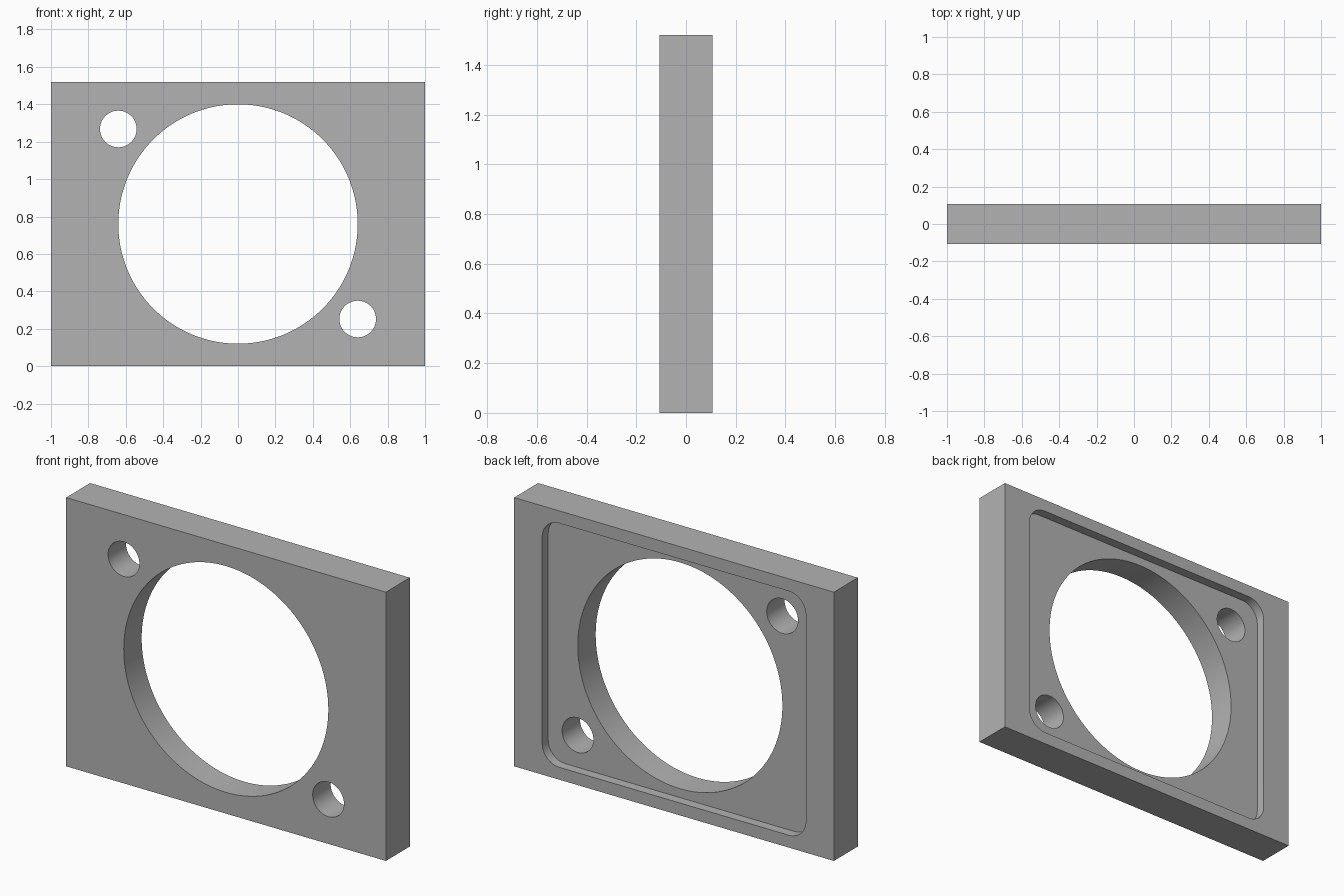
import bpy
import bmesh
import math
from mathutils import Matrix, Vector

HEIGHT, THICK = 1.52, 0.214
MID = HEIGHT / 2

cube = bpy.data.objects.get("Cube")
if cube:
    bpy.data.objects.remove(cube, do_unlink=True)

grey = bpy.data.materials.new("plain_grey")
grey.use_nodes = True
colour = (0.45, 0.45, 0.45, 1)
grey.diffuse_color = colour
grey.node_tree.nodes["Principled BSDF"].inputs["Base Color"].default_value = colour


def add_object(name, bm):
    mesh = bpy.data.meshes.new(name)
    bm.to_mesh(mesh)
    bm.free()
    mesh.materials.append(grey)
    obj = bpy.data.objects.new(name, mesh)
    bpy.context.collection.objects.link(obj)
    return obj


def box(name, size, centre, corner=0):
    """Box whose edges along y may be rounded."""
    bm = bmesh.new()
    bmesh.ops.create_cube(bm, size=1)
    bmesh.ops.scale(bm, vec=size, verts=bm.verts)
    if corner:
        edges = [e for e in bm.edges
                 if abs(e.verts[0].co.y - e.verts[1].co.y) > size[1] / 2]
        bmesh.ops.bevel(bm, geom=edges, offset=corner, segments=12,
                        profile=0.5, affect='EDGES')
    bmesh.ops.translate(bm, vec=centre, verts=bm.verts)
    return add_object(name, bm)


def rod(name, x, z, radius, sides):
    """Cylinder along y, longer than the plate is thick."""
    bm = bmesh.new()
    place = Matrix.Translation(Vector((x, 0, z))) @ Matrix.Rotation(math.pi / 2, 4, 'X')
    bmesh.ops.create_cone(bm, cap_ends=True, segments=sides, radius1=radius,
                          radius2=radius, depth=THICK * 3, matrix=place)
    return add_object(name, bm)


# Plate body
plate = box("mounting_plate", (2, THICK, HEIGHT), (0, 0, MID))

# Shallow rounded recess in the back, the large opening, two screw holes
recess_depth = 0.054
cutters = [
    box("recess_cutter", (1.65, recess_depth * 2, 1.38), (0, THICK / 2, MID), 0.107),
    rod("opening_cutter", 0, MID, 0.64, 128),
]
for side, label in ((1, "left"), (-1, "right")):
    cutters.append(rod(label + "_hole_cutter", side * 0.64, MID - side * 0.508, 0.098, 48))

for cutter in cutters:
    cutter.hide_render = True
    cut = plate.modifiers.new(cutter.name, 'BOOLEAN')
    cut.operation = 'DIFFERENCE'
    cut.solver = 'EXACT'
    cut.object = cutter

# Apply the cuts, then drop the cutters
bpy.ops.object.select_all(action='DESELECT')
plate.select_set(True)
bpy.context.view_layer.objects.active = plate
for cutter in cutters:
    bpy.ops.object.modifier_apply(modifier=cutter.name)
    bpy.data.objects.remove(cutter, do_unlink=True)

bpy.ops.object.shade_smooth_by_angle(angle=math.radians(30))
